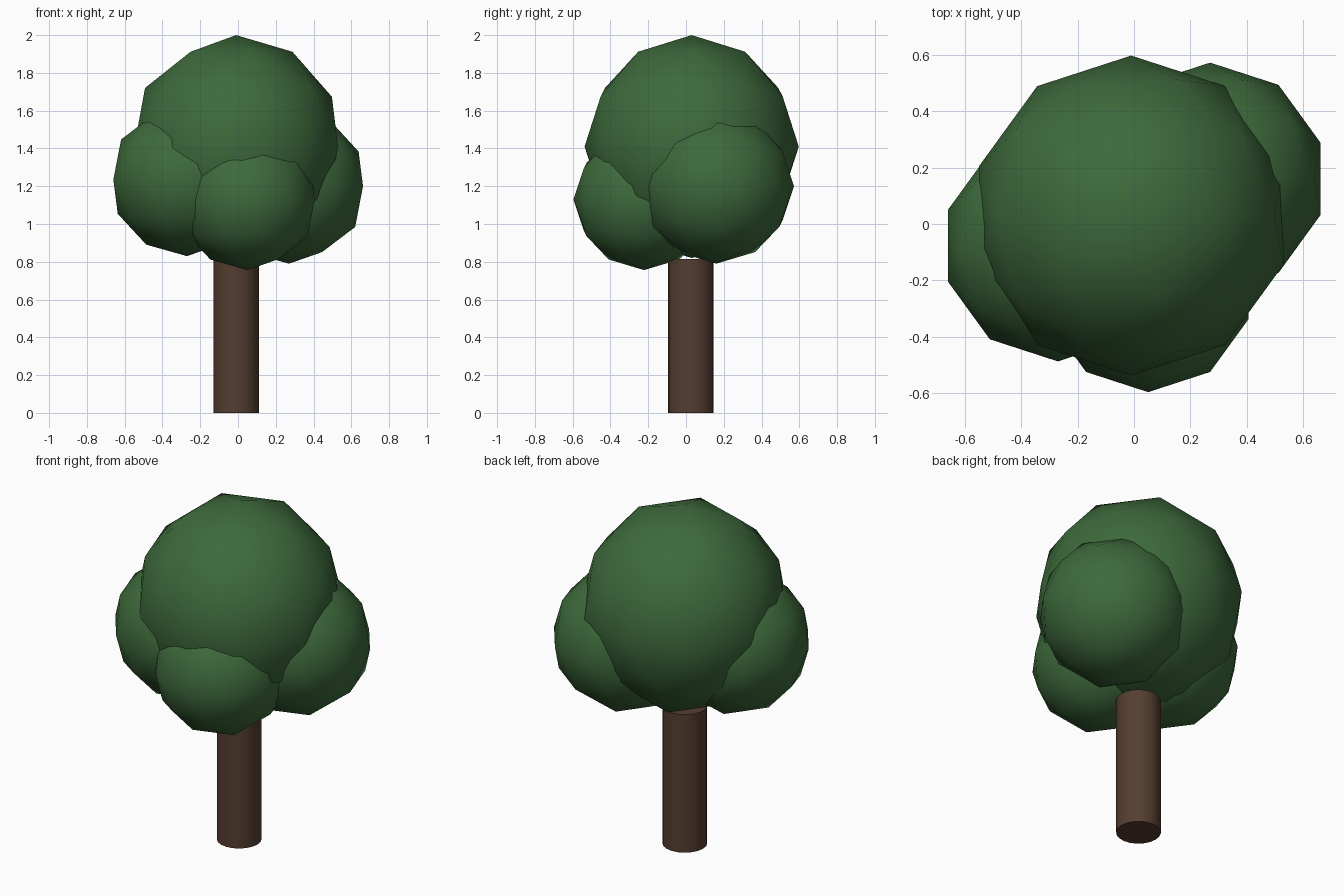
import bpy

if "Cube" in bpy.data.objects:
    bpy.data.objects.remove(bpy.data.objects["Cube"])


def material(name, rgb):
    m = bpy.data.materials.new(name)
    m.diffuse_color = (*rgb, 1.0)
    m.use_nodes = True
    m.node_tree.nodes["Principled BSDF"].inputs["Base Color"].default_value = m.diffuse_color
    return m


leaf_green = material("leaf_green", (0.047, 0.143, 0.044))
bark_brown = material("bark_brown", (0.090, 0.048, 0.030))


def finish(name, mat):
    ob = bpy.context.object
    ob.name = name
    ob.data.materials.append(mat)
    return ob


# Trunk: plain capped cylinder that stops just under the crown
bpy.ops.mesh.primitive_cylinder_add(vertices=20, radius=0.12, depth=0.815,
                                    location=(-0.01, 0.025, 0.4075))
finish("trunk", bark_brown)
bpy.ops.object.shade_smooth_by_angle()

# Foliage: one large crown and three smaller clumps, coarse smooth icospheres
clumps = [
    ("crown_foliage", (-0.01, 0.03, 1.41), 0.567, 0.59),
    ("left_foliage", (-0.27, -0.077, 1.235), 0.41, 0.405),
    ("right_foliage", (0.27, 0.16, 1.2), 0.412, 0.41),
    ("front_foliage", (0.05, -0.222, 1.13), 0.374, 0.374),
]
for name, loc, r, rz in clumps:
    bpy.ops.mesh.primitive_ico_sphere_add(subdivisions=2, radius=1, location=loc)
    ob = finish(name, leaf_green)
    ob.scale = (r, r, rz)
    bpy.ops.object.shade_smooth()
